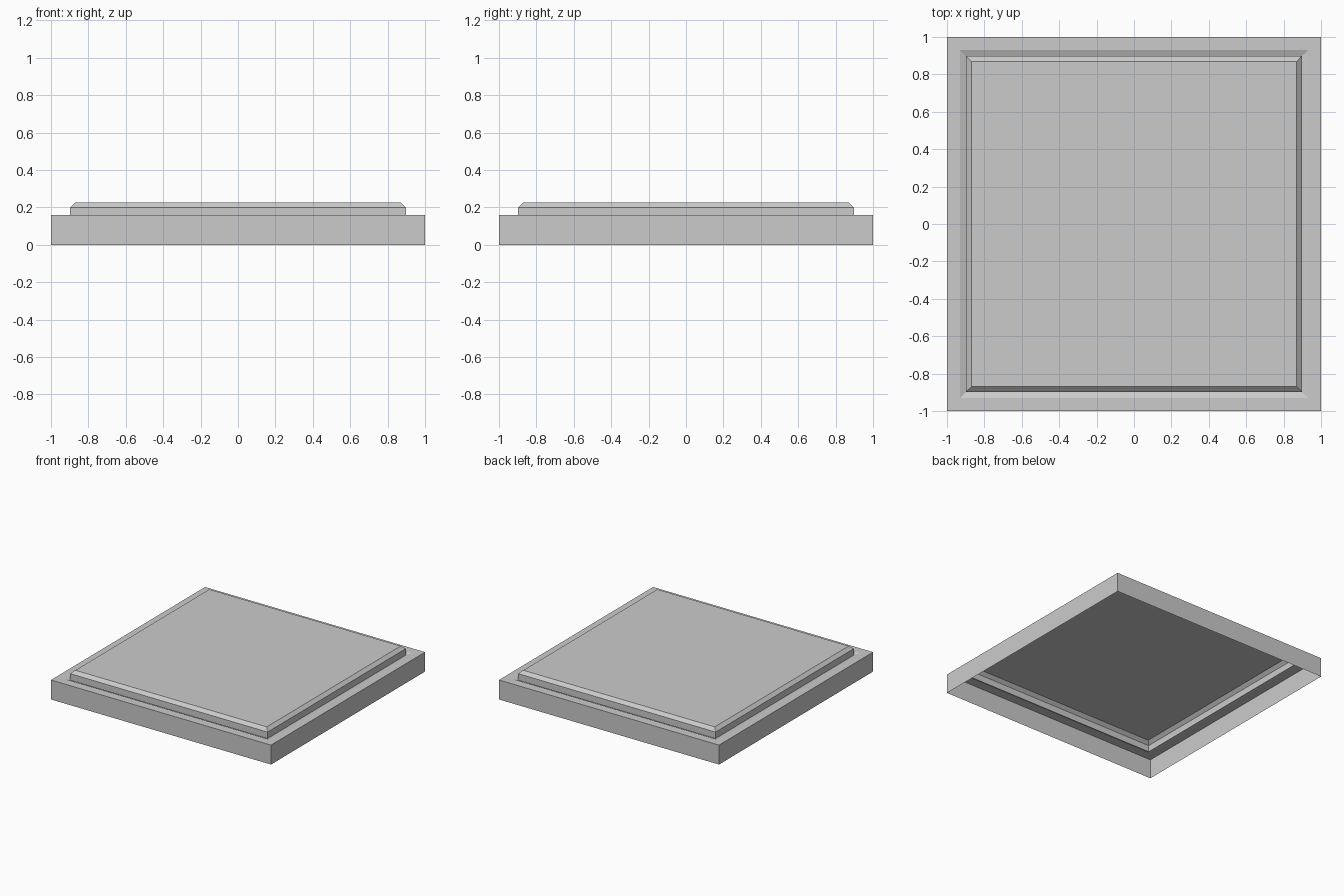
import bpy
import bmesh

cube = bpy.data.objects.get("Cube")
if cube:
    bpy.data.objects.remove(cube, do_unlink=True)

# Single plain grey
grey = bpy.data.materials.new("plain grey")
grey.use_nodes = True
colour = (0.6, 0.6, 0.6, 1)
grey.diffuse_color = colour
grey.node_tree.nodes["Principled BSDF"].inputs["Base Color"].default_value = colour


def square_ring(bm, half, z):
    corners = ((1, 1), (-1, 1), (-1, -1), (1, -1))
    return [bm.verts.new((half * x, half * y, z)) for x, y in corners]


def stepped_shell(name, profile):
    """Bridge square rings from the rim inward and cap the last one."""
    bm = bmesh.new()
    rings = [square_ring(bm, half, z) for half, z in profile]
    for low, high in zip(rings, rings[1:]):
        for i in range(4):
            j = (i + 1) % 4
            bm.faces.new((low[i], low[j], high[j], high[i]))
    bm.faces.new(rings[-1])
    mesh = bpy.data.meshes.new(name)
    bm.to_mesh(mesh)
    bm.free()
    mesh.materials.append(grey)
    obj = bpy.data.objects.new(name, mesh)
    bpy.context.collection.objects.link(obj)
    return obj


# Open-bottomed tile: outer wall, ledge, shallow groove, raised bevelled panel
stepped_shell("floor_tile", [
    (1.0, 0.0), (1.0, 0.16), (0.93, 0.16), (0.897, 0.147),
    (0.897, 0.2), (0.87, 0.225),
])
